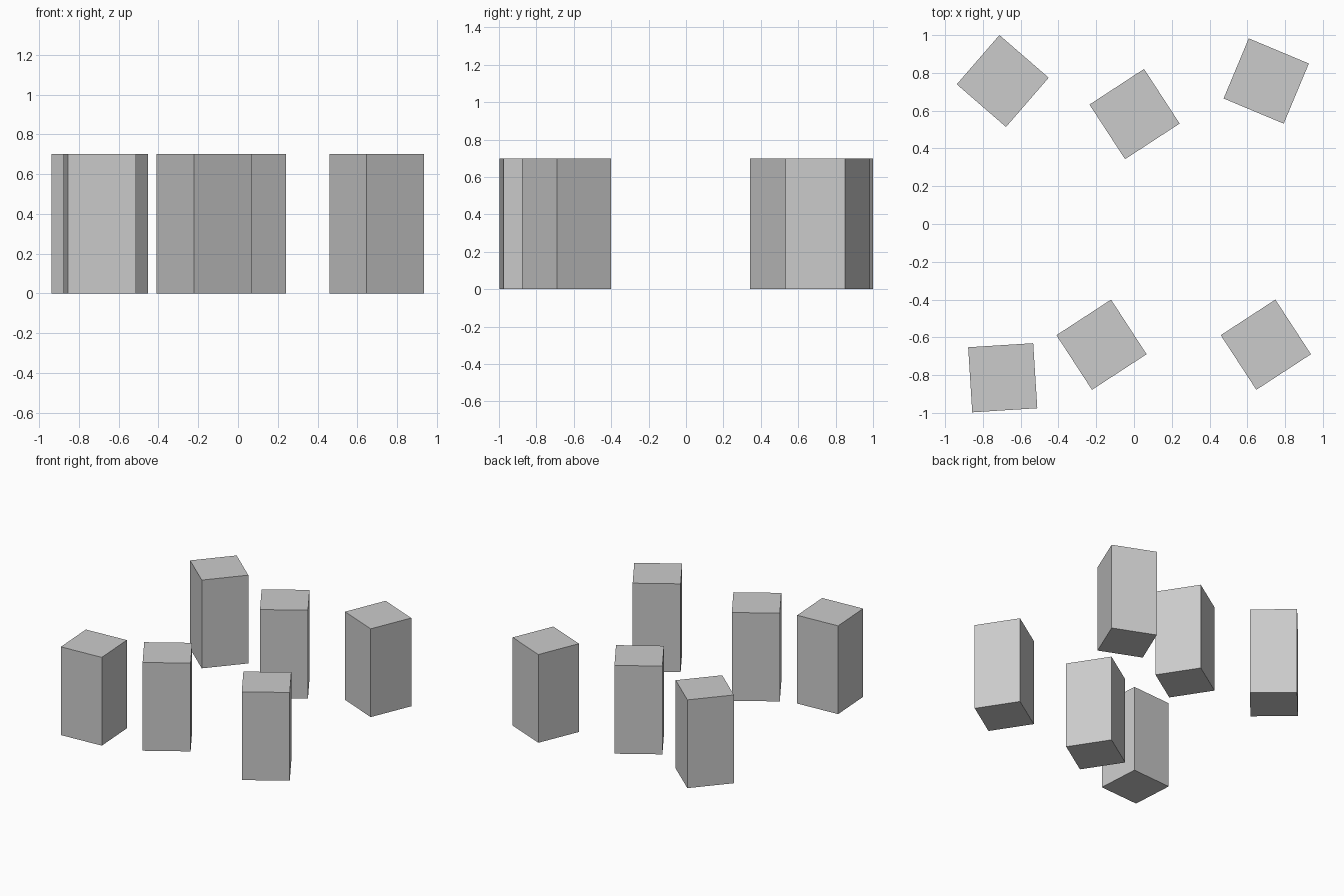
import bpy, math

if "Cube" in bpy.data.objects:
    bpy.data.objects.remove(bpy.data.objects["Cube"])

SIDE, HEIGHT = 0.345, 0.70

# Square pillars: x, y, rotation about z in degrees
PILLARS = [
    (-0.695, 0.757, -40.9),
    (0.003, 0.582, 33.1),
    (0.700, 0.757, -22.7),
    (-0.695, -0.814, 3.6),
    (-0.172, -0.639, 33.1),
    (0.698, -0.639, 33.1),
]

for i, (x, y, angle) in enumerate(PILLARS, 1):
    bpy.ops.mesh.primitive_cube_add(size=1, location=(x, y, HEIGHT / 2),
                                    rotation=(0, 0, math.radians(angle)))
    pillar = bpy.context.object
    pillar.name = f"pillar_{i}"
    pillar.scale = (SIDE, SIDE, HEIGHT)
